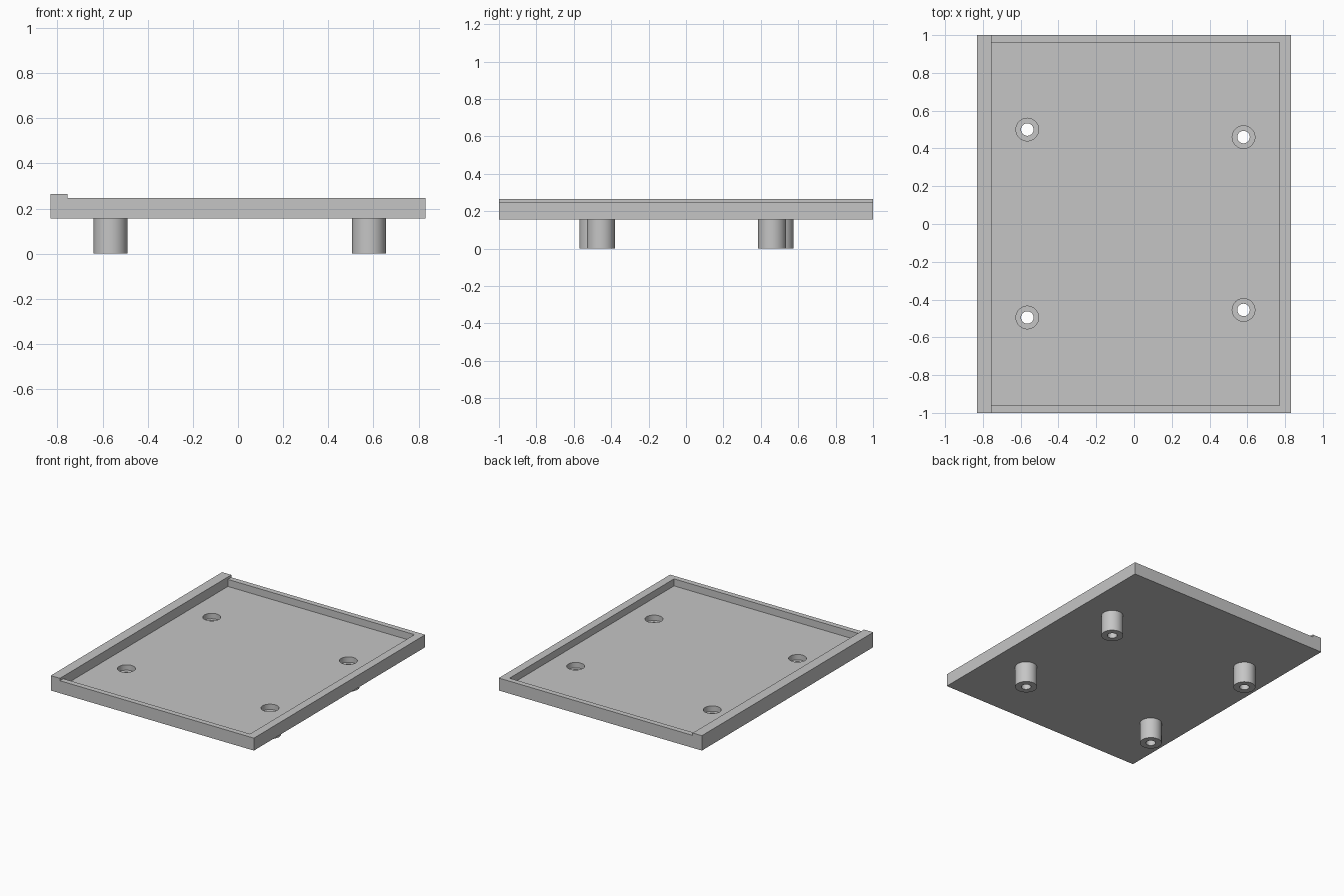
import bpy, bmesh, math

cube = bpy.data.objects.get("Cube")
if cube:
    bpy.data.objects.remove(cube, do_unlink=True)

grey = bpy.data.materials.new("plain grey")
grey.use_nodes = True
colour = (0.56, 0.56, 0.56, 1)
grey.diffuse_color = colour
grey.node_tree.nodes["Principled BSDF"].inputs["Base Color"].default_value = colour

# Main dimensions
HALF_X, HALF_Y = 0.83, 1.0
BOTTOM, FLOOR, RIM, RIDGE = 0.155, 0.195, 0.247, 0.265
IN_LEFT, IN_RIGHT, IN_Y = 0.77, -0.755, 0.96
POST_R, BORE_R, HOLE_R = 0.075, 0.06, 0.033
SIDES = 48
POSTS = {
    "front_right_post": (-0.565, -0.495),
    "back_right_post": (-0.565, 0.50),
    "front_left_post": (0.58, -0.455),
    "back_left_post": (0.58, 0.46),
}


def finish(name, bm):
    bmesh.ops.recalc_face_normals(bm, faces=bm.faces[:])
    mesh = bpy.data.meshes.new(name)
    bm.to_mesh(mesh)
    bm.free()
    mesh.materials.append(grey)
    ob = bpy.data.objects.new(name, mesh)
    bpy.context.collection.objects.link(ob)
    return ob


def extrude(name, points, offset):
    """Closed solid from a flat outline pushed along an offset."""
    bm = bmesh.new()
    face = bm.faces.new([bm.verts.new(p) for p in points])
    out = bmesh.ops.extrude_face_region(bm, geom=[face], use_keep_orig=True)
    verts = [g for g in out["geom"] if isinstance(g, bmesh.types.BMVert)]
    bmesh.ops.translate(bm, verts=verts, vec=offset)
    return finish(name, bm)


def ring(radius, x, y, z):
    angles = [2 * math.pi * i / SIDES for i in range(SIDES)]
    return [(x + radius * math.cos(a), y + radius * math.sin(a), z) for a in angles]


def activate(ob):
    bpy.ops.object.select_all(action="DESELECT")
    ob.select_set(True)
    bpy.context.view_layer.objects.active = ob


def cut(ob, cutter):
    mod = ob.modifiers.new("cut", "BOOLEAN")
    mod.operation = "DIFFERENCE"
    mod.solver = "EXACT"
    mod.object = cutter
    cutter.hide_render = True
    activate(ob)
    bpy.ops.object.modifier_apply(modifier=mod.name)
    bpy.data.objects.remove(cutter, do_unlink=True)


# Tray slab with a raised ridge along its right edge
profile = [(-HALF_X, BOTTOM), (HALF_X, BOTTOM), (HALF_X, RIM),
           (IN_RIGHT, RIM), (IN_RIGHT, RIDGE), (-HALF_X, RIDGE)]
tray = extrude("tray", [(x, -HALF_Y, z) for x, z in profile], (0, 2 * HALF_Y, 0))

# Shallow rectangular recess
corners = [(IN_RIGHT, -IN_Y), (IN_LEFT, -IN_Y), (IN_LEFT, IN_Y), (IN_RIGHT, IN_Y)]
cut(tray, extrude("recess_cutter", [(x, y, FLOOR) for x, y in corners], (0, 0, 0.2)))

# Screw head openings through the floor
for x, y in POSTS.values():
    cut(tray, extrude("bore_cutter", ring(BORE_R, x, y, BOTTOM - 0.1), (0, 0, 0.2)))

# Hollow round posts; their tops form the ledges in the openings
for name, (x, y) in POSTS.items():
    bm = bmesh.new()
    loops = [[bm.verts.new(p) for p in ring(r, x, y, z)]
             for r, z in [(POST_R, 0), (POST_R, BOTTOM), (HOLE_R, BOTTOM), (HOLE_R, 0)]]
    for a, b in zip(loops, loops[1:] + loops[:1]):
        for i in range(SIDES):
            j = (i + 1) % SIDES
            bm.faces.new((a[i], a[j], b[j], b[i]))
    finish(name, bm)

# Smooth round walls, crisp edges
for name in ["tray", *POSTS]:
    activate(bpy.data.objects[name])
    bpy.ops.object.shade_smooth_by_angle(angle=math.radians(30))
